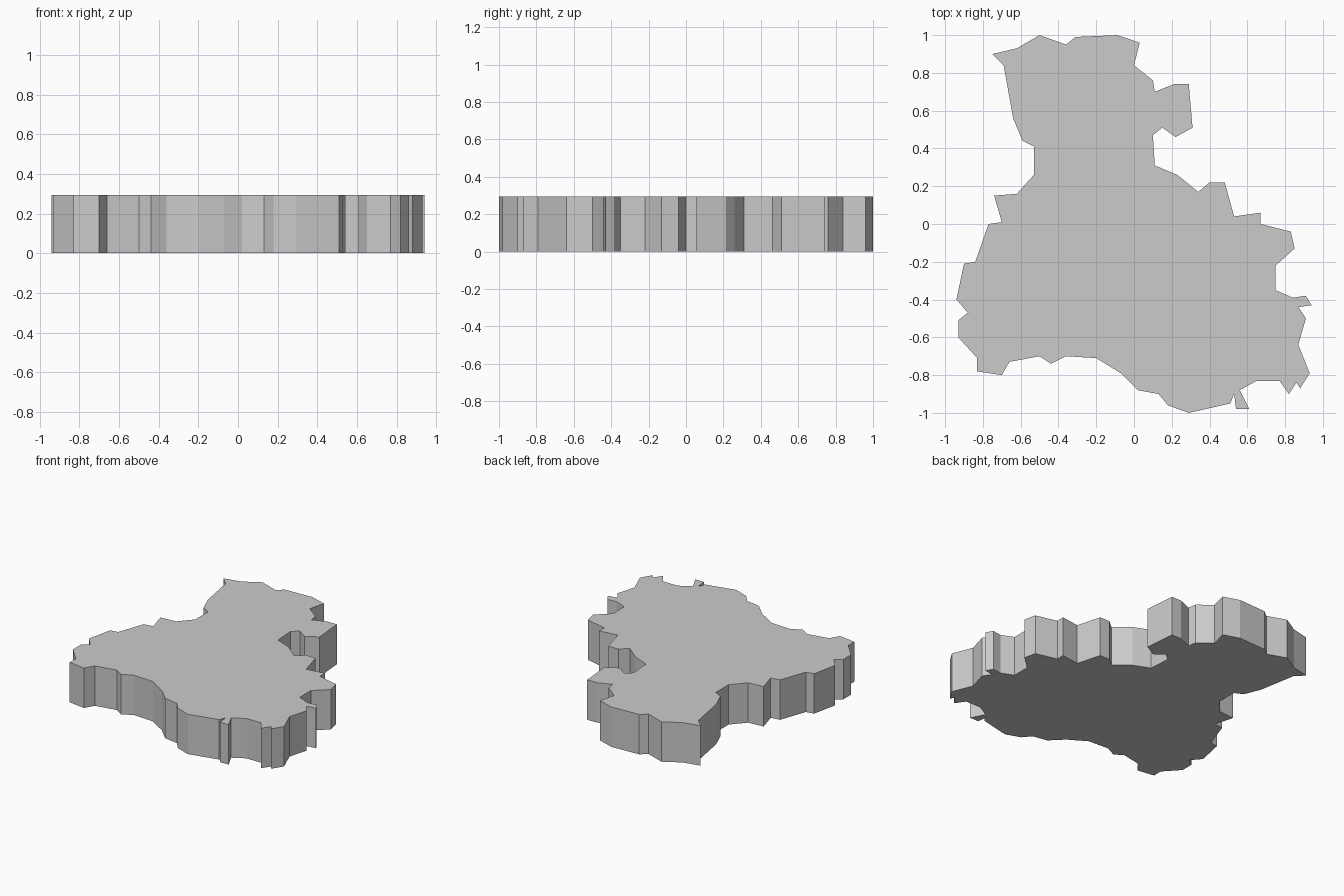
import bpy, bmesh

THICKNESS = 0.295

# Ragged island outline, clockwise from the north-west corner
outline = [
    # north edge
    (-.75, .90), (-.62, .93), (-.50, 1), (-.36, .95), (-.31, .99), (-.09, 1), (.03, .96),
    # north-east bay and hooked headland
    (0, .84), (.10, .76), (.11, .70), (.21, .74), (.29, .74), (.31, .51), (.22, .46),
    (.15, .51), (.10, .47), (.11, .31),
    # east edge
    (.23, .26), (.34, .17), (.40, .22), (.48, .22), (.53, .04), (.67, .06), (.67, 0),
    (.83, -.04), (.85, -.13), (.75, -.22), (.75, -.35), (.84, -.39), (.91, -.38),
    (.94, -.43), (.87, -.44), (.91, -.50), (.87, -.64), (.93, -.79),
    # south edge with small spur
    (.88, -.87), (.86, -.84), (.82, -.90), (.77, -.83), (.65, -.83), (.56, -.88),
    (.61, -.98), (.54, -.98), (.53, -.90), (.51, -.95), (.29, -1), (.18, -.96),
    (.13, -.90), (.02, -.88), (-.07, -.79), (-.20, -.71), (-.36, -.70), (-.44, -.74),
    (-.50, -.70), (-.66, -.73), (-.70, -.80), (-.83, -.78),
    # west edge
    (-.83, -.71), (-.93, -.60), (-.93, -.51), (-.88, -.47), (-.94, -.40), (-.90, -.21),
    (-.84, -.20), (-.77, 0), (-.70, .01), (-.74, .15), (-.62, .16), (-.53, .26),
    (-.53, .41), (-.59, .44), (-.64, .56), (-.69, .84),
]

# Flat slab extruded from the outline
bm = bmesh.new()
base = bm.faces.new([bm.verts.new((x, y, 0)) for x, y in outline])
top = bmesh.ops.extrude_face_region(bm, geom=[base], use_keep_orig=True)
bmesh.ops.translate(bm, vec=(0, 0, THICKNESS),
                    verts=[g for g in top["geom"] if isinstance(g, bmesh.types.BMVert)])
bmesh.ops.recalc_face_normals(bm, faces=bm.faces)

# Triangulate the concave caps so they fill cleanly
caps = [f for f in bm.faces if len(f.verts) > 4]
bmesh.ops.triangulate(bm, faces=caps, ngon_method='EAR_CLIP')

mesh = bpy.data.meshes.new("island_slab")
bm.to_mesh(mesh)
bm.free()
bpy.context.collection.objects.link(bpy.data.objects.new("island_slab", mesh))
